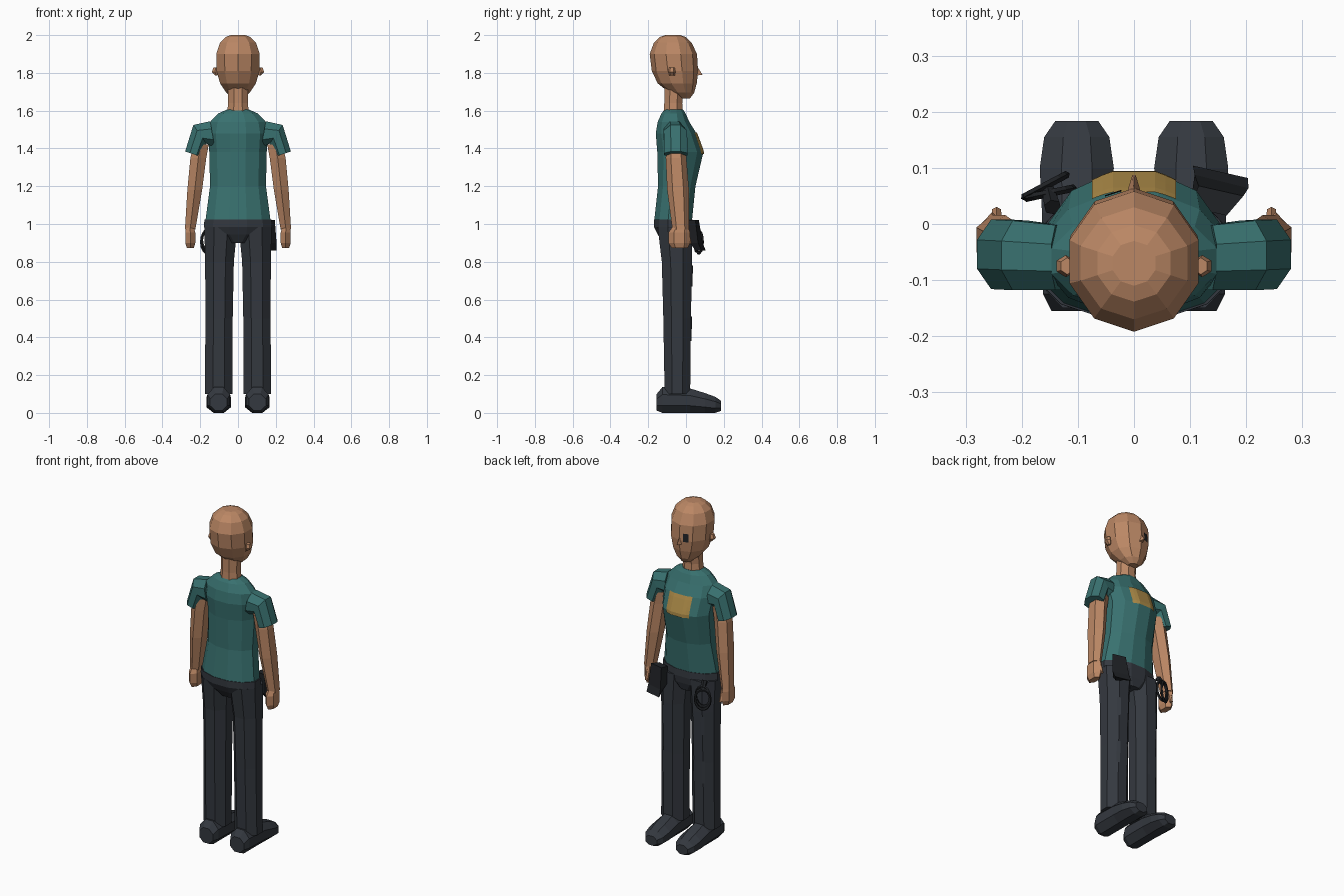
import bpy, bmesh, math
from mathutils import Vector
from mathutils.bvhtree import BVHTree

if "Cube" in bpy.data.objects:
    bpy.data.objects.remove(bpy.data.objects["Cube"])


def material(name, rgb):
    m = bpy.data.materials.new(name)
    m.diffuse_color = (*rgb, 1)
    m.use_nodes = True
    m.node_tree.nodes["Principled BSDF"].inputs["Base Color"].default_value = m.diffuse_color
    return m


SKIN = material("skin", (0.50, 0.245, 0.13))
TEAL = material("teal_cloth", (0.040, 0.165, 0.160))
CHARCOAL = material("charcoal_cloth", (0.034, 0.040, 0.050))
BLACK = material("black_gear", (0.014, 0.016, 0.019))
GOLD = material("gold_print", (0.42, 0.26, 0.065))


def finish(name, bm, mat):
    bmesh.ops.recalc_face_normals(bm, faces=bm.faces)
    me = bpy.data.meshes.new(name)
    bm.to_mesh(me)
    bm.free()
    me.materials.append(mat)
    ob = bpy.data.objects.new(name, me)
    bpy.context.collection.objects.link(ob)
    return ob


def skin(name, rings, mat):
    """Skin a closed body over rings of points."""
    bm = bmesh.new()
    loops = [[bm.verts.new(p) for p in r] for r in rings]
    n = len(loops[0])
    for a, b in zip(loops, loops[1:]):
        for i in range(n):
            bm.faces.new((a[i], a[(i + 1) % n], b[(i + 1) % n], b[i]))
    bm.faces.new(loops[0])
    bm.faces.new(loops[-1])
    return finish(name, bm, mat)


def ngon(n):
    k = 1 / math.cos(math.pi / n)
    return [(k * math.cos(2 * math.pi * (i + .5) / n),
             k * math.sin(2 * math.pi * (i + .5) / n)) for i in range(n)]


def column(name, rows, mat, n=8, s=1):
    """Rows: z, x min, x max, y min, y max, optional tilt in degrees."""
    rings = []
    for z, x0, x1, y0, y1, *tilt in rows:
        t = math.radians(tilt[0]) if tilt else 0
        cx, cy, rx, ry = (x0 + x1) / 2, (y0 + y1) / 2, (x1 - x0) / 2, (y1 - y0) / 2
        rings.append([(s * (cx + rx * u * math.cos(t)), cy + ry * v,
                       z + rx * u * math.sin(t)) for u, v in ngon(n)])
    return skin(name, rings, mat)


def plate(name, target, x0, x1, z0, z1, mat, nx=8, nz=6):
    """Thin plate draped on the +y side of a body."""
    bm = bmesh.new()
    bm.from_mesh(target.data)
    tree = BVHTree.FromBMesh(bm)
    bm.clear()
    grid = []
    for j in range(nz + 1):
        row = []
        for i in range(nx + 1):
            x, z = x0 + (x1 - x0) * i / nx, z0 + (z1 - z0) * j / nz
            hit = tree.ray_cast(Vector((x, 1, z)), Vector((0, -1, 0)))[0]
            row.append(bm.verts.new((x, (hit.y if hit else 0) + 0.005, z)))
        grid.append(row)
    for a, b in zip(grid, grid[1:]):
        for i in range(nx):
            bm.faces.new((a[i + 1], a[i], b[i], b[i + 1]))
    me = bpy.data.meshes.new(name)
    bm.to_mesh(me)
    bm.free()
    me.materials.append(mat)
    bpy.context.collection.objects.link(bpy.data.objects.new(name, me))


def rod(name, p, q, r, mat):
    p, q = Vector(p), Vector(q)
    bm = bmesh.new()
    bmesh.ops.create_cone(bm, cap_ends=True, segments=6, radius1=r, radius2=r * .75,
                          depth=(q - p).length)
    bm.transform((q - p).to_track_quat('Z', 'Y').to_matrix().to_4x4())
    bmesh.ops.translate(bm, verts=bm.verts, vec=(p + q) / 2)
    return finish(name, bm, mat)


# Head, neck and face
head = column("head", [
    (1.665, -.028, .028, -.035, .020), (1.695, -.062, .062, -.085, .040),
    (1.745, -.095, .095, -.145, .052), (1.81, -.113, .113, -.175, .058),
    (1.90, -.115, .115, -.186, .052), (1.96, -.095, .095, -.165, .025),
    (1.99, -.065, .065, -.135, -.005), (2.0, -.038, .038, -.108, -.032)], SKIN, 10)
column("neck", [(1.57, -.06, .06, -.12, -.015), (1.64, -.052, .052, -.115, -.02),
                (1.74, -.052, .052, -.115, -.01)], SKIN)
tri = [(-.016, .045, 1.785), (.016, .045, 1.785), (0, .05, 1.85)]
skin("nose", [tri, [(-.003, .087, 1.79), (.003, .087, 1.79), (0, .082, 1.797)]], SKIN)
plate("eye_patch", head, -.052, -.022, 1.805, 1.853, BLACK, 2, 2)

# Shirt body and chest print
torso = column("shirt", [
    (1.02, -.172, .172, -.168, .032), (1.20, -.148, .148, -.148, .050),
    (1.38, -.152, .152, -.152, .092), (1.48, -.160, .160, -.160, .055),
    (1.54, -.148, .148, -.150, .018), (1.585, -.105, .105, -.130, -.002),
    (1.605, -.06, .06, -.115, -.015)], TEAL, 12)
plate("chest_print", torso, -.075, .075, 1.37, 1.485, GOLD)

# Hips
column("hips", [(.90, -.07, .07, -.12, .015), (.945, -.165, .165, -.150, .030),
                (.985, -.180, .180, -.170, .036), (1.025, -.178, .178, -.170, .034)],
       CHARCOAL, 12)

for side, s in (("right", 1), ("left", -1)):
    # Ear
    column("ear_" + side, [(1.785, .108, .120, -.088, -.062), (1.805, .105, .138, -.092, -.058),
                           (1.828, .108, .130, -.088, -.062)], SKIN, 6, s)
    # Sleeve, arm, hand, thumb
    column("sleeve_" + side, [(1.475, .065, .205, -.118, -.002, 80),
                              (1.475, .142, .262, -.118, .006, 55),
                              (1.37, .192, .282, -.116, .008, 18)], TEAL, 8, s)
    column("arm_" + side, [(1.42, .155, .235, -.098, -.01), (1.35, .168, .252, -.1, -.005),
                           (1.18, .190, .268, -.092, .008), (.97, .226, .281, -.066, .010)],
           SKIN, 6, s)
    column("hand_" + side, [(.985, .234, .274, -.066, .006), (.955, .226, .279, -.085, .014),
                            (.90, .226, .279, -.085, .014), (.872, .234, .270, -.070, .004)],
           SKIN, 6, s)
    rod("thumb_" + side, (s * .245, .0, .965), (s * .245, .022, .895), .012, SKIN)
    # Trouser leg
    leg = column("leg_" + side, [(.10, .030, .176, -.113, .022), (.50, .028, .172, -.120, .026),
                                 (.80, .022, .174, -.128, .032), (.985, .004, .178, -.150, .034)],
                 CHARCOAL, 8, s)
    # Leg pads
    for label, z0, z1 in (("thigh_pad_", .67, .78), ("knee_pad_", .38, .51)):
        xs = sorted((s * .07, s * .14))
        plate(label + side, leg, *xs, z0, z1, CHARCOAL, 4, 2)
    # Shoe: sections along y as y, half width, bottom, top
    rows = [(-.155, .045, .012, .10), (-.125, .060, .0, .137), (.02, .062, .0, .130),
            (.10, .066, .0, .105), (.155, .058, .0, .085), (.184, .038, .010, .065)]
    skin("shoe_" + side, [[(s * (.102 + w * u), y, (a + b) / 2 + (b - a) / 2 * v)
                           for u, v in ngon(8)] for y, w, a, b in rows], CHARCOAL)

# Hip pouch, leaning outwards towards its base, with a pointed flap
skin("hip_pouch", [
    [(.10, .03, 1.02), (.165, .015, 1.02), (.195, .05, 1.02), (.115, .068, 1.02)],
    [(.10, .03, .92), (.165, .02, .90), (.204, .064, .90), (.108, .088, .90)],
    [(.115, .05, .885), (.17, .05, .86), (.203, .082, .86), (.105, .104, .86)]], BLACK)

# Cuffs hanging from the other hip
for i, (x, y, turn) in enumerate(((-.150, .055, -12), (-.158, .068, -28))):
    bpy.ops.mesh.primitive_torus_add(major_segments=14, minor_segments=5, major_radius=.042,
                                     minor_radius=.007, location=(x, y, .915 - .01 * i),
                                     rotation=(math.pi / 2, 0, math.radians(-turn)))
    ring = bpy.context.object
    ring.name = "cuff_%d" % (i + 1)
    ring.scale = (1, 1.4, 1)
    ring.data.materials.append(BLACK)
rod("cuff_clip", (-.145, .03, 1.0), (-.153, .062, .955), .016, BLACK)
